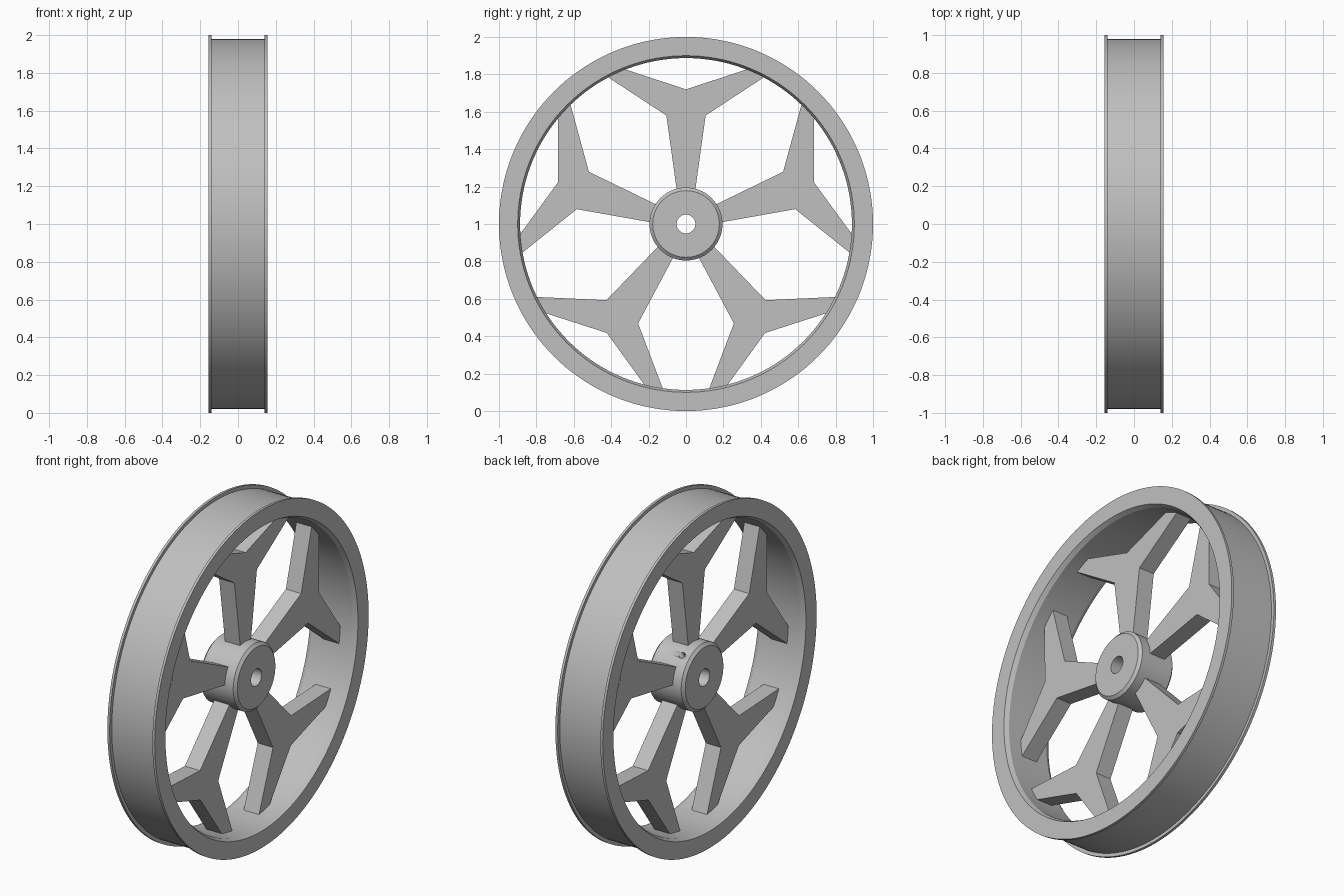
import bpy, bmesh, math
from mathutils import Matrix, Vector

if "Cube" in bpy.data.objects:
    bpy.data.objects.remove(bpy.data.objects["Cube"], do_unlink=True)

AXLE = Vector((0, 0, 1))
GREY = (0.527, 0.527, 0.527, 1)

metal = bpy.data.materials.new("grey_metal")
metal.use_nodes = True
metal.diffuse_color = GREY
metal.node_tree.nodes["Principled BSDF"].inputs["Base Color"].default_value = GREY


def make_object(name, bm, smooth=True):
    bmesh.ops.remove_doubles(bm, verts=bm.verts, dist=0.0001)
    bmesh.ops.recalc_face_normals(bm, faces=bm.faces)
    mesh = bpy.data.meshes.new(name)
    bm.to_mesh(mesh)
    bm.free()
    mesh.materials.append(metal)
    obj = bpy.data.objects.new(name, mesh)
    obj.location = AXLE
    bpy.context.collection.objects.link(obj)
    if smooth:
        bpy.ops.object.select_all(action="DESELECT")
        obj.select_set(True)
        bpy.context.view_layer.objects.active = obj
        bpy.ops.object.shade_smooth_by_angle(angle=math.radians(25))
    return obj


def lathe(name, half_profile, steps):
    """Spin a closed (x, radius) section, mirrored in x, about the axle."""
    section = half_profile + [(-x, r) for x, r in reversed(half_profile)]
    bm = bmesh.new()
    verts = [bm.verts.new((x, 0, r)) for x, r in section]
    edges = [bm.edges.new((verts[i - 1], verts[i])) for i in range(len(verts))]
    bmesh.ops.spin(bm, geom=verts + edges, cent=(0, 0, 0), axis=(1, 0, 0),
                   angle=math.tau, steps=steps, use_merge=True)
    return make_object(name, bm)


# Rim with thin outer flanges and a bevelled inner edge
lathe("rim", [(0.14, 0.98), (0.14, 1.0), (0.155, 1.0), (0.155, 0.90), (0.13, 0.887)], 144)

# Hub with bevelled ends and an axle bore
hub = lathe("hub", [(0.105, 0.195), (0.12, 0.178), (0.12, 0.05)], 72)

# Set screw hole drilled into the hub between two spokes
bm = bmesh.new()
bmesh.ops.create_cone(bm, cap_ends=True, segments=24, radius1=0.018, radius2=0.018, depth=0.2,
                      matrix=Matrix.Translation((-0.055, 0, 0.14)))
bmesh.ops.rotate(bm, verts=bm.verts, matrix=Matrix.Rotation(math.radians(-36), 3, "X"))
drill = make_object("screw_hole_cutter", bm)
drill.hide_render = True
drill.hide_set(True)
cut = hub.modifiers.new("screw_hole", "BOOLEAN")
cut.operation = "DIFFERENCE"
cut.solver = "EXACT"
cut.object = drill


# Five forked spokes: a tapered stem splitting into two arms
def polar(radius, degrees):
    a = math.radians(degrees)
    return radius * math.sin(a), radius * math.cos(a)


half = [(0.05, 0.185), (0.105, 0.58), polar(0.895, 28.2), polar(0.9, 25), polar(0.895, 22)]
outline = half + [(0, 0.72)] + [(-y, z) for y, z in reversed(half)]
for i in range(5):
    bm = bmesh.new()
    face = bm.faces.new([bm.verts.new((-0.05, y, z)) for y, z in outline])
    ext = bmesh.ops.extrude_face_region(bm, geom=[face], use_keep_orig=True)
    bmesh.ops.translate(bm, vec=(0.1, 0, 0),
                        verts=[v for v in ext["geom"] if isinstance(v, bmesh.types.BMVert)])
    bmesh.ops.rotate(bm, verts=bm.verts, matrix=Matrix.Rotation(i * math.tau / 5, 3, "X"))
    make_object(f"spoke_{i + 1}", bm, smooth=False)
